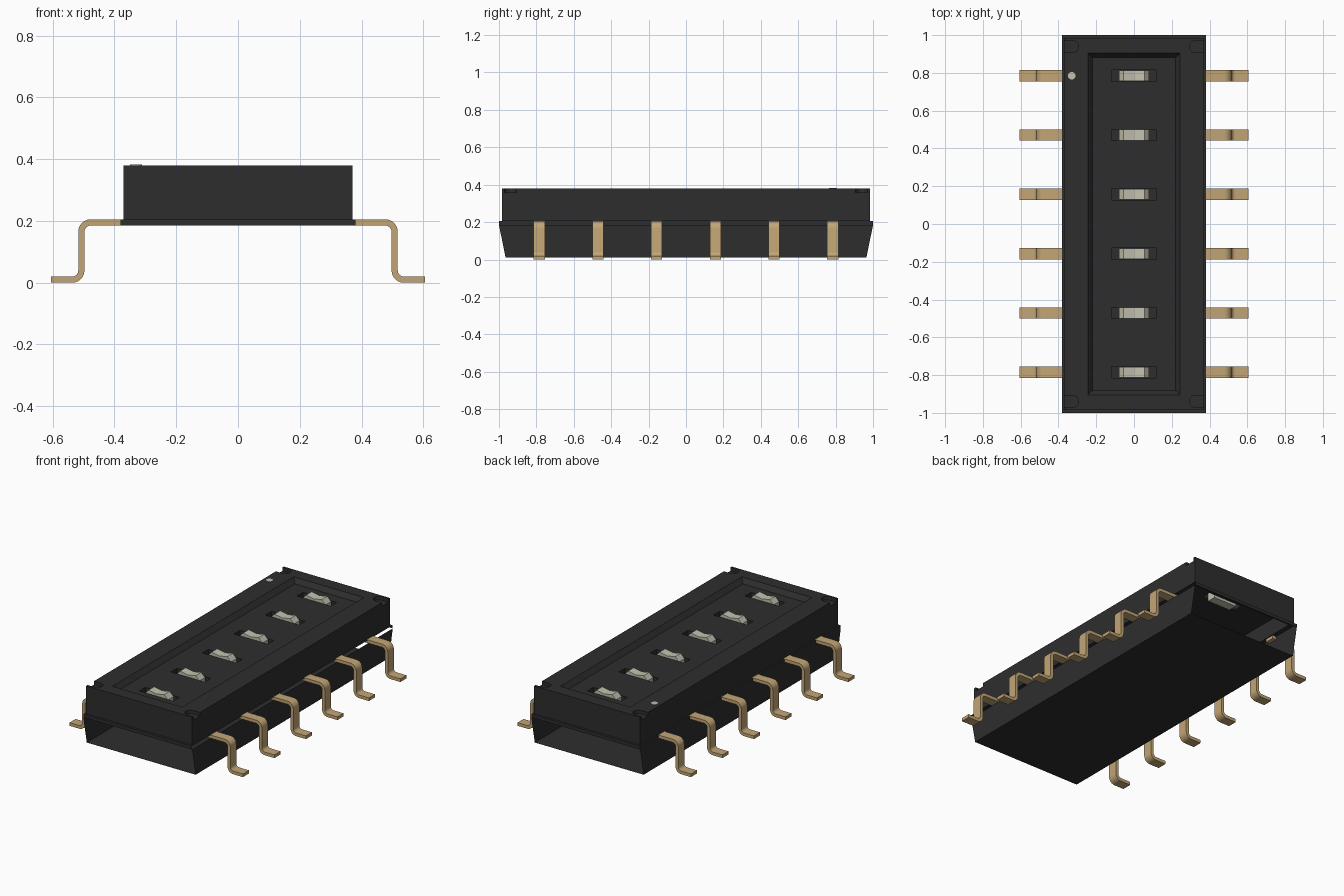
import bpy, bmesh, math

old = bpy.data.objects.get("Cube")
if old:
    bpy.data.objects.remove(old, do_unlink=True)


def material(name, rgb):
    m = bpy.data.materials.new(name)
    m.use_nodes = True
    m.diffuse_color = (*rgb, 1)
    m.node_tree.nodes["Principled BSDF"].inputs["Base Color"].default_value = (*rgb, 1)
    return m


BLACK = material("black plastic", (0.027, 0.027, 0.027))
BRASS = material("brass", (0.54, 0.38, 0.18))
IVORY = material("ivory", (0.54, 0.53, 0.43))


def finish(name, bm, mat):
    me = bpy.data.meshes.new(name)
    bm.to_mesh(me)
    bm.free()
    ob = bpy.data.objects.new(name, me)
    bpy.context.collection.objects.link(ob)
    me.materials.append(mat)
    return ob


def prism(name, outline, a, b, mat, axis="z", taper=(1, 1)):
    """Extrude a 2D outline from a to b along z (xy outline) or y (xz outline)."""
    bm = bmesh.new()
    rings = []
    for h, (sx, sy) in ((a, taper), (b, (1, 1))):
        rings.append([bm.verts.new((p * sx, q * sy, h) if axis == "z" else (p, h, q))
                      for p, q in outline])
    n = len(outline)
    bm.faces.new(rings[0])
    bm.faces.new(rings[1])
    for i in range(n):
        j = (i + 1) % n
        bm.faces.new((rings[0][i], rings[0][j], rings[1][j], rings[1][i]))
    bmesh.ops.recalc_face_normals(bm, faces=bm.faces)
    return finish(name, bm, mat)


def rect(x0, x1, y0, y1):
    return [(x0, y0), (x1, y0), (x1, y1), (x0, y1)]


def arc(cx, cz, r, a0, a1, steps=6):
    return [(cx + r * math.cos(math.radians(a0 + (a1 - a0) * i / steps)),
             cz + r * math.sin(math.radians(a0 + (a1 - a0) * i / steps)))
            for i in range(steps + 1)]


def cut(target, cutter):
    cutter.hide_render = True
    mod = target.modifiers.new("cut", "BOOLEAN")
    mod.operation = "DIFFERENCE"
    mod.solver = "EXACT"
    mod.object = cutter
    bpy.context.view_layer.objects.active = target
    bpy.ops.object.modifier_apply(modifier=mod.name)
    bpy.data.objects.remove(cutter, do_unlink=True)


ROWS = [-0.785 + 0.314 * i for i in range(6)]

# Upper housing: hollow below, with a bevelled recess on top
housing = prism("upper_housing", rect(-0.37, 0.37, -0.985, 0.985), 0.205, 0.38, BLACK)
cut(housing, prism("cavity", rect(-0.35, 0.35, -0.965, 0.965), 0.1, 0.31, BLACK))
cut(housing, prism("recess", rect(-0.245, 0.245, -0.905, 0.905), 0.35, 0.381, BLACK,
                   taper=(0.9, 0.975)))
for y in ROWS:
    cut(housing, prism("slot", rect(-0.118, 0.118, y - 0.03, y + 0.03), 0.28, 0.365, BLACK))

# Round-ended corner notches
for sx in (-1, 1):
    for sy in (-1, 1):
        pts = [(0.4, 0.907), (0.4, 0.971)] + arc(0.325, 0.939, 0.032, 90, 270, 8)
        cut(housing, prism("notch", [(sx * x, sy * y) for x, y in pts], 0.358, 0.4, BLACK))

# Lower base: thin tray, open at both ends, with a rim under the housing
bm = bmesh.new()


def quad(*pts):
    bm.faces.new([bm.verts.new(p) for p in pts])


X, Y, YB, Z0, Z1, Z2 = 0.38, 1.0, 0.965, 0.012, 0.185, 0.205
quad((-X, -YB, Z0), (-X, YB, Z0), (X, YB, Z0), (X, -YB, Z0))
for s in (-1, 1):
    quad((s * X, -s * YB, Z0), (s * X, s * YB, Z0), (s * X, s * Y, Z1), (s * X, -s * Y, Z1))
    quad((s * X, s * Y, Z1), (-s * X, s * Y, Z1), (-s * X, s * Y, Z2), (s * X, s * Y, Z2))
    quad((-s * X, s * 0.985, Z2), (s * X, s * 0.985, Z2), (s * X, s * Y, Z2), (-s * X, s * Y, Z2))
    quad((s * 0.37, -s * 0.985, Z2), (s * X, -s * 0.985, Z2),
         (s * X, s * 0.985, Z2), (s * 0.37, s * 0.985, Z2))
quad((-X, Y, Z1), (-X, -Y, Z1), (-X, -Y, Z2), (-X, Y, Z2))
bmesh.ops.remove_doubles(bm, verts=bm.verts, dist=0.0005)
finish("lower_base", bm, BLACK)

# Sliders with a shallow thumb groove
knob = [(-0.08, 0.295), (0.08, 0.295), (0.08, 0.345), (0.055, 0.372),
        (0, 0.362), (-0.055, 0.372), (-0.08, 0.345)]
for i, y in enumerate(ROWS):
    prism(f"slider_{i + 1}", knob, y - 0.028, y + 0.028, IVORY, axis="y")

# Bent gull-wing pins on both sides
pin = ([(0.355, 0.205)] + arc(0.477, 0.165, 0.04, 90, 0) + arc(0.537, 0.04, 0.02, 180, 270)
       + [(0.605, 0.02), (0.605, 0.0)] + arc(0.537, 0.04, 0.04, 270, 180)
       + arc(0.477, 0.165, 0.02, 0, 90) + [(0.355, 0.185)])
for side, s in (("left", 1), ("right", -1)):
    for i, y in enumerate(ROWS):
        ob = prism(f"{side}_pin_{i + 1}", [(s * x, z) for x, z in pin],
                   y - 0.03, y + 0.03, BRASS, axis="y")
        bpy.ops.object.select_all(action="DESELECT")
        ob.select_set(True)
        bpy.context.view_layer.objects.active = ob
        bpy.ops.object.shade_smooth_by_angle(angle=math.radians(30))

# First-position marker dot
prism("marker_dot", arc(-0.33, 0.785, 0.02, 0, 345, 23), 0.377, 0.382, IVORY)
